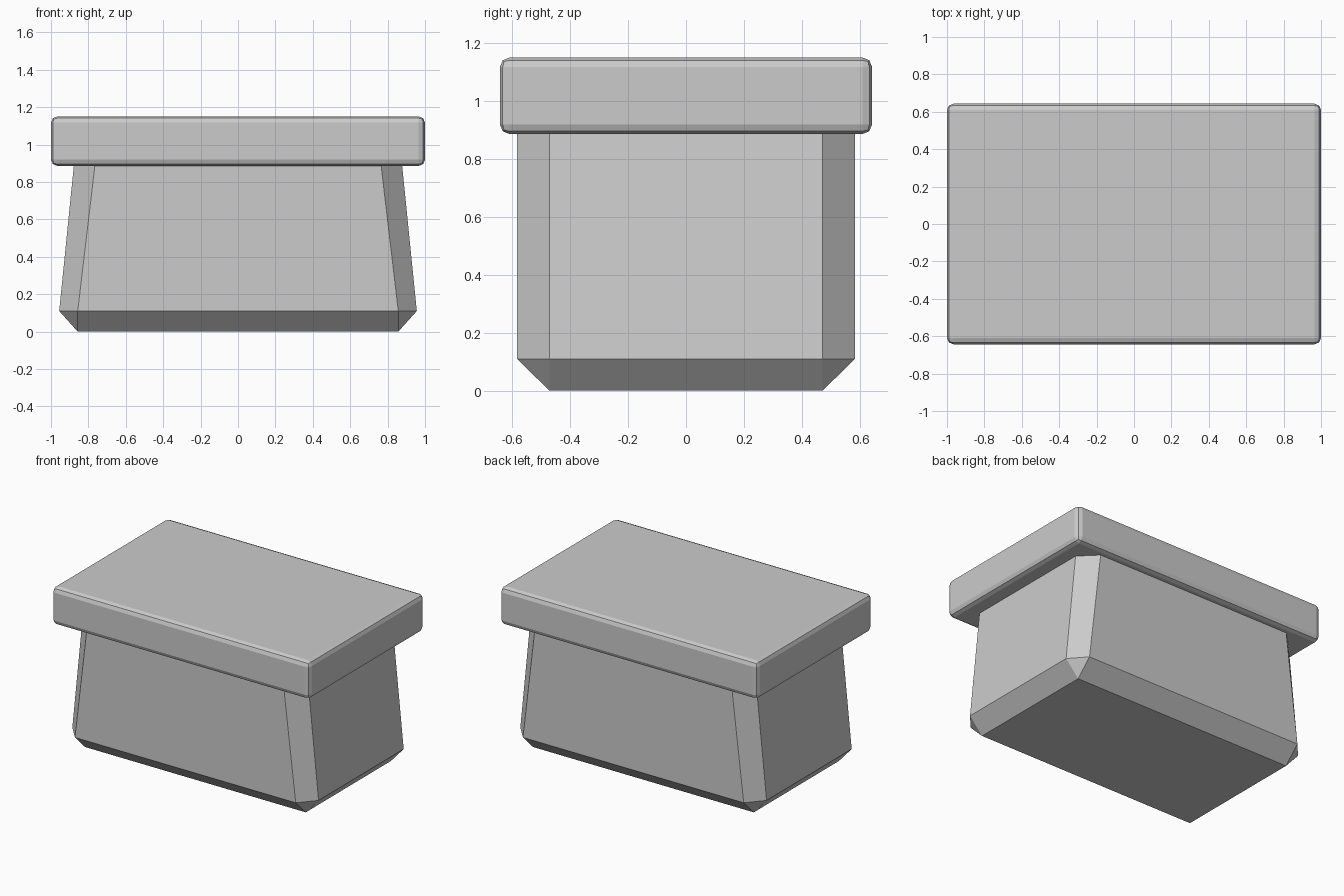
import bpy, bmesh

if "Cube" in bpy.data.objects:
    bpy.data.objects.remove(bpy.data.objects["Cube"])


def new_object(name, bm):
    mesh = bpy.data.meshes.new(name)
    bmesh.ops.recalc_face_normals(bm, faces=bm.faces)
    bm.to_mesh(mesh)
    bm.free()
    obj = bpy.data.objects.new(name, mesh)
    bpy.context.collection.objects.link(obj)
    return obj


def octagon(bm, x, y, cx, cy, z):
    """Rectangle x by y whose corners are cut at cx / cy."""
    pts = [(x, -cy), (x, cy), (cx, y), (-cx, y),
           (-x, cy), (-x, -cy), (-cx, -y), (cx, -y)]
    return [bm.verts.new((px, py, z)) for px, py in pts]


# Box body: chamfered foot, sides tapering inwards to the lid
bm = bmesh.new()
base = [bm.verts.new((sx * 0.857, sy * 0.472, 0))
        for sx, sy in ((1, -1), (1, 1), (-1, 1), (-1, -1))]
low = octagon(bm, 0.956, 0.584, 0.857, 0.472, 0.11)
high = octagon(bm, 0.876, 0.584, 0.763, 0.472, 0.905)
bm.faces.new(base)
bm.faces.new(high)
for i in range(8):
    j = (i + 1) % 8
    bm.faces.new((low[i], low[j], high[j], high[i]))
for i in range(4):
    a, b, c = low[2 * i], low[2 * i + 1], low[(2 * i + 2) % 8]
    p, q = base[i], base[(i + 1) % 4]
    # Order of base corners follows the octagon: side i runs from p to q
    bm.faces.new((p, q, b, a))
    bm.faces.new((q, c, b))
# The octagon's long sides at the back and front share the same corners
new_object("box_body", bm)

# Lid: overhanging slab with softened edges
bm = bmesh.new()
bmesh.ops.create_cube(bm, size=1)
bmesh.ops.scale(bm, vec=(2.0, 1.286, 0.265), verts=bm.verts)
bmesh.ops.translate(bm, vec=(0, 0, 1.0185), verts=bm.verts)
bm_lid = new_object("lid", bm)
bevel = bm_lid.modifiers.new("edge_bevel", 'BEVEL')
bevel.width = 0.034
bevel.segments = 2

# Foot chamfer and corner faces are stitched per side
body = bpy.data.objects["box_body"]
bm = bmesh.new()
bm.from_mesh(body.data)
bmesh.ops.holes_fill(bm, edges=[e for e in bm.edges if e.is_boundary], sides=4)
bmesh.ops.recalc_face_normals(bm, faces=bm.faces)
bm.to_mesh(body.data)
bm.free()
